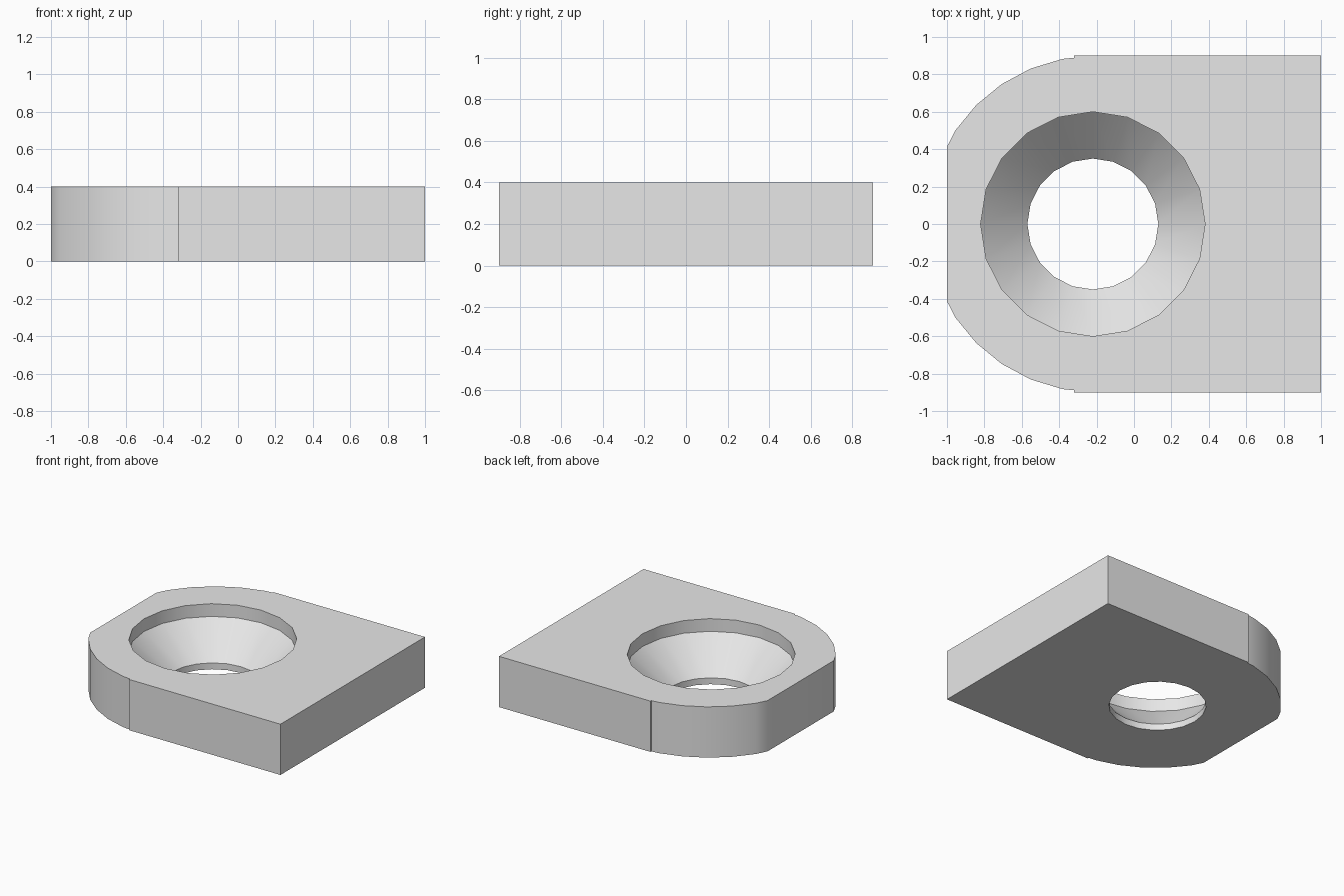
import bpy
import bmesh
from math import cos, sin, radians

cube = bpy.data.objects.get("Cube")
if cube:
    bpy.data.objects.remove(cube, do_unlink=True)

HEIGHT = 0.4
HOLE_X = -0.22
ARC_X, ARC_R = -0.207, 0.9
STEP_X = -0.32

grey = bpy.data.materials.new("plain grey")
grey.use_nodes = True
grey.diffuse_color = (0.8, 0.8, 0.8, 1)
grey.node_tree.nodes["Principled BSDF"].inputs["Base Color"].default_value = (0.8, 0.8, 0.8, 1)


def ring(bm, points, z):
    """Closed loop of vertices and edges at one height."""
    verts = [bm.verts.new((x, y, z)) for x, y in points]
    for a, b in zip(verts, verts[1:] + verts[:1]):
        bm.edges.new((a, b))
    return verts


def wall(bm, lower, upper):
    """Quads between two matching loops."""
    n = len(lower)
    for i in range(n):
        j = (i + 1) % n
        bm.faces.new((lower[i], lower[j], upper[j], upper[i]))


def loop_edges(bm, verts):
    return [bm.edges.get((a, b)) for a, b in zip(verts, verts[1:] + verts[:1])]


# Outline: square end, tiny step, rounded end trimmed flat
half = [(1, 0.9), (STEP_X, 0.9), (STEP_X, 0.889)]
for k in range(9, 14):
    a = radians(11.25 * k)
    half.append((ARC_X + ARC_R * cos(a), ARC_R * sin(a)))
half.append((-1, 0.413))
outline = half + [(x, -y) for x, y in reversed(half)]


def circle(r):
    return [(HOLE_X + r * cos(radians(18 * k)), r * sin(radians(18 * k))) for k in range(20)]


bm = bmesh.new()

# Outer side walls
bottom = ring(bm, outline, 0)
top = ring(bm, outline, HEIGHT)
wall(bm, bottom, top)

# Countersunk hole: straight neck, cone, straight rim
profile = [(0.35, 0), (0.35, 0.05), (0.6, 0.3), (0.6, HEIGHT)]
hole = [ring(bm, circle(r), z) for r, z in profile]
for lower, upper in zip(hole, hole[1:]):
    wall(bm, lower, upper)

# Flat faces around the hole
for outer, inner in ((bottom, hole[0]), (top, hole[-1])):
    bmesh.ops.triangle_fill(bm, use_beauty=True,
                            edges=loop_edges(bm, outer) + loop_edges(bm, inner))

bmesh.ops.recalc_face_normals(bm, faces=bm.faces)
mesh = bpy.data.meshes.new("countersunk_plate")
bm.to_mesh(mesh)
bm.free()
mesh.materials.append(grey)

plate = bpy.data.objects.new("countersunk_plate", mesh)
bpy.context.collection.objects.link(plate)
bpy.ops.object.select_all(action="DESELECT")
plate.select_set(True)
bpy.context.view_layer.objects.active = plate
bpy.ops.object.shade_smooth_by_angle(angle=radians(30))
